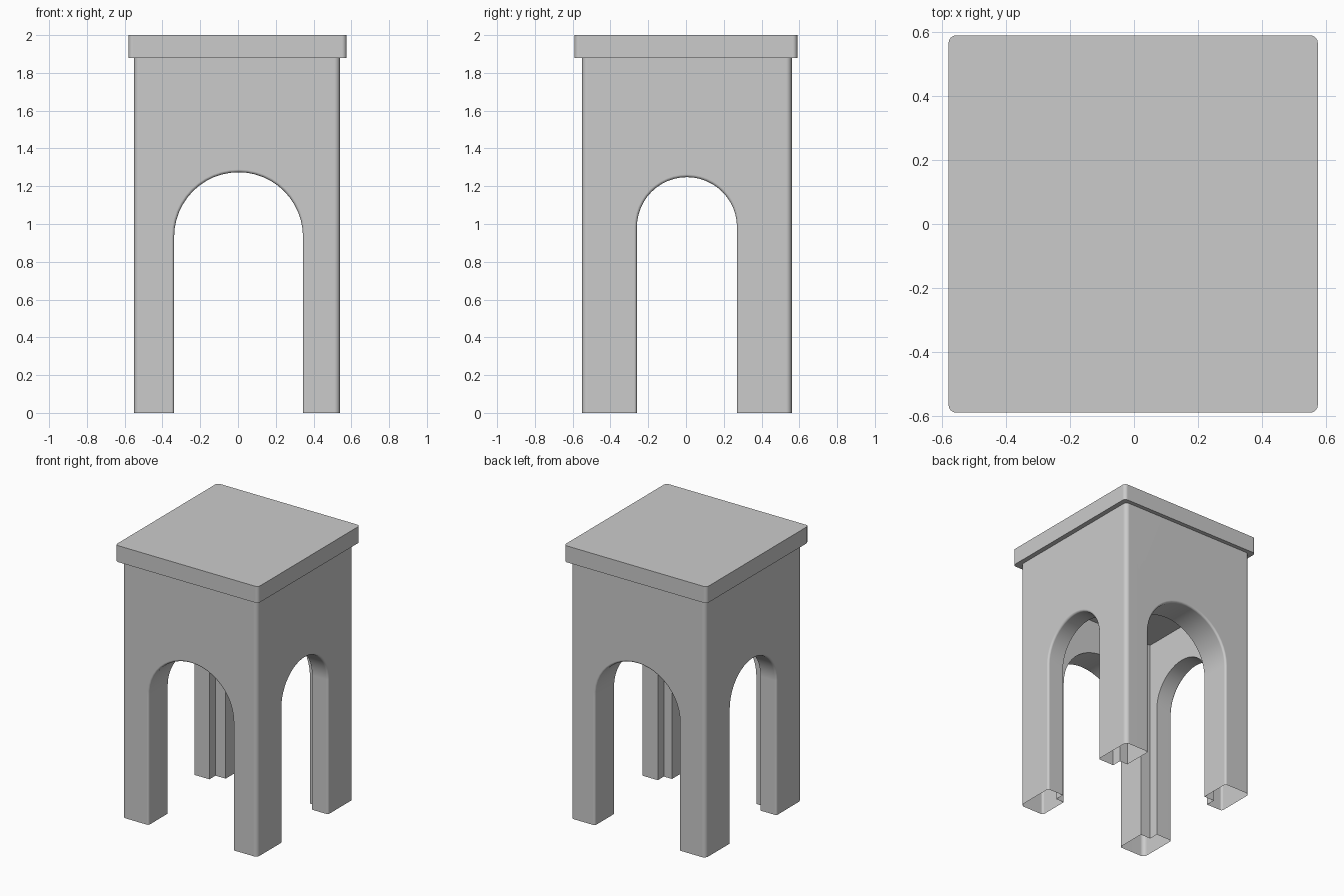
import bpy, bmesh, math

if "Cube" in bpy.data.objects:
    bpy.data.objects.remove(bpy.data.objects["Cube"])

X0, X1, Y0, Y1, H = -0.55, 0.54, -0.55, 0.56, 1.88


def make(name, bm):
    bmesh.ops.recalc_face_normals(bm, faces=bm.faces)
    me = bpy.data.meshes.new(name)
    bm.to_mesh(me)
    bm.free()
    ob = bpy.data.objects.new(name, me)
    bpy.context.collection.objects.link(ob)
    return ob


def prism(points, vec):
    bm = bmesh.new()
    face = bm.faces.new([bm.verts.new(p) for p in points])
    out = bmesh.ops.extrude_face_region(bm, geom=[face], use_keep_orig=True)
    moved = [g for g in out["geom"] if isinstance(g, bmesh.types.BMVert)]
    bmesh.ops.translate(bm, verts=moved, vec=vec)
    return bm


def box(x0, x1, y0, y1, z0, z1):
    return prism([(x0, y0, z0), (x1, y0, z0), (x1, y1, z0), (x0, y1, z0)],
                 (0, 0, z1 - z0))


def arch(axis, centre, r, spring, n=24):
    prof = [(centre - r, -0.2)]
    prof += [(centre - r * math.cos(math.pi * i / n),
              spring + r * math.sin(math.pi * i / n)) for i in range(n + 1)]
    prof += [(centre + r, -0.2)]
    if axis == "y":
        return prism([(a, -1, z) for a, z in prof], (0, 2, 0))
    return prism([(-1, a, z) for a, z in prof], (2, 0, 0))


def activate(ob):
    bpy.ops.object.select_all(action="DESELECT")
    ob.select_set(True)
    bpy.context.view_layer.objects.active = ob


def planes(v):
    c = v.co
    return {k for k, d in (("x0", c.x - X0), ("x1", c.x - X1),
                           ("y0", c.y - Y0), ("y1", c.y - Y1)) if abs(d) < 1e-4}


def bevel(bm, edges, width):
    bmesh.ops.bevel(bm, geom=edges, offset=width, segments=4, profile=0.5,
                    affect="EDGES", clamp_overlap=True)


# Tower body: block minus two through-arches and the inner chamber
body = make("arched_body", box(X0, X1, Y0, Y1, 0, H))
cutters = [make("front_arch_cutter", arch("y", 0.003, 0.341, 0.933)),
           make("side_arch_cutter", arch("x", 0.005, 0.265, 0.983)),
           make("chamber_cutter", box(-0.42, 0.41, -0.33, 0.34, -0.2, 1.51))]
activate(body)
for c in cutters:
    m = body.modifiers.new(c.name, "BOOLEAN")
    m.operation, m.solver, m.object = "DIFFERENCE", "EXACT", c
    bpy.ops.object.modifier_apply(modifier=m.name)
for c in cutters:
    bpy.data.objects.remove(c)

# Round the outer corners and the arch rims, leave the leg bottoms open
bm = bmesh.new()
bm.from_mesh(body.data)
corners, rims = [], []
for e in bm.edges:
    a, b = e.verts
    shared = planes(a) & planes(b)
    if len(shared) == 2:
        corners.append(e)
    elif shared and max(a.co.z, b.co.z) < H - 0.01 and max(a.co.z, b.co.z) > 0.01 \
            and e.is_manifold and e.calc_face_angle() > 1:
        rims.append(e)
bevel(bm, corners + [], 0.03)
rims = [e for e in rims if e.is_valid]
bevel(bm, rims, 0.015)
ends = [f for f in bm.faces if all(v.co.z < 1e-4 for v in f.verts)
        or all(v.co.z > H - 1e-4 for v in f.verts)]
bmesh.ops.delete(bm, geom=ends, context="FACES")
bm.to_mesh(body.data)
bm.free()

# Top slab with rounded upright corners
bm = box(-0.58, 0.575, -0.59, 0.59, H, 2.0)
bevel(bm, [e for e in bm.edges
           if abs(e.verts[0].co.z - e.verts[1].co.z) > 0.05], 0.025)
slab = make("top_slab", bm)

for ob in (body, slab):
    activate(ob)
    bpy.ops.object.shade_smooth_by_angle(angle=math.radians(35))
    w = ob.modifiers.new("weighted", "WEIGHTED_NORMAL")
    w.keep_sharp = True
